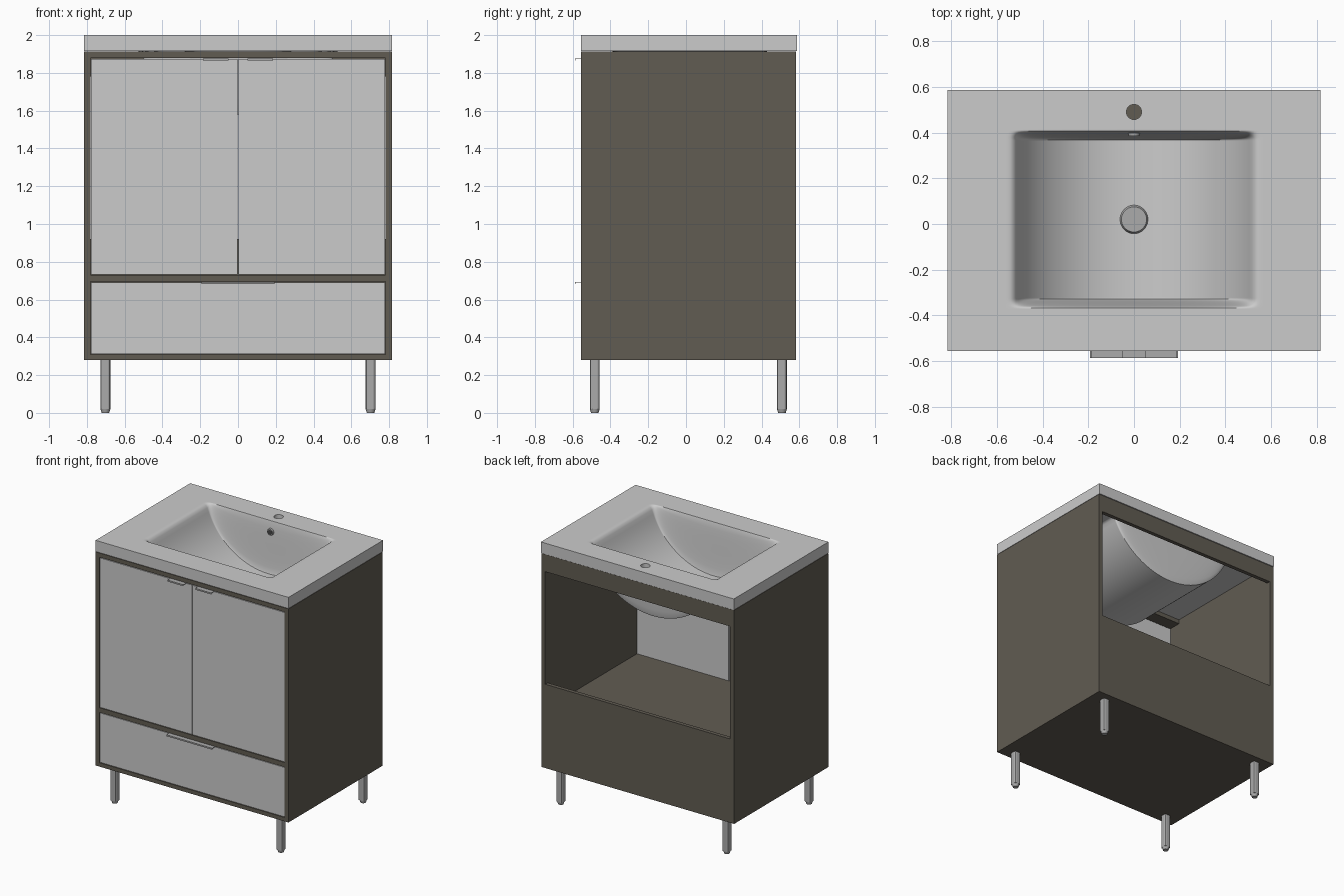
import bpy, bmesh, math
from mathutils import Matrix

if "Cube" in bpy.data.objects:
    bpy.data.objects.remove(bpy.data.objects["Cube"])


def material(name, rgb):
    m = bpy.data.materials.new(name)
    m.diffuse_color = (*rgb, 1)
    m.use_nodes = True
    m.node_tree.nodes["Principled BSDF"].inputs["Base Color"].default_value = m.diffuse_color
    return m


WOOD = material("dark_wood", (0.12, 0.107, 0.085))
METAL = material("metal", (0.41, 0.41, 0.41))
DARK = material("dark_hole", (0.06, 0.06, 0.06))


def finish(name, bm, mat=None):
    bmesh.ops.recalc_face_normals(bm, faces=bm.faces)
    me = bpy.data.meshes.new(name)
    bm.to_mesh(me)
    bm.free()
    ob = bpy.data.objects.new(name, me)
    bpy.context.collection.objects.link(ob)
    if mat:
        me.materials.append(mat)
    return ob


def smooth(ob, deg=35):
    bpy.ops.object.select_all(action='DESELECT')
    ob.select_set(True)
    bpy.context.view_layer.objects.active = ob
    bpy.ops.object.shade_smooth_by_angle(angle=math.radians(deg))


def box(name, x, y, z, mat=None):
    bm = bmesh.new()
    size = [b - a for a, b in (x, y, z)]
    mid = [(a + b) / 2 for a, b in (x, y, z)]
    bmesh.ops.create_cube(bm, size=1, matrix=Matrix.Translation(mid) @ Matrix.Diagonal((*size, 1)))
    return finish(name, bm, mat)


def cylinder(name, loc, r1, r2, depth, mat=None, segs=32, rot=None):
    bm = bmesh.new()
    m = Matrix.Translation(loc) @ (rot or Matrix())
    bmesh.ops.create_cone(bm, cap_ends=True, segments=segs, radius1=r1, radius2=r2, depth=depth, matrix=m)
    ob = finish(name, bm, mat)
    smooth(ob)
    return ob


W, F, B, T = 0.815, -0.555, 0.583, 0.033
INNER = (-W + T, W - T)

# Cabinet carcass
for side, s in (("left", -1), ("right", 1)):
    box(side + "_side_panel", sorted((s * W, s * (W - T))), (F, B), (0.28, 1.912), WOOD)
box("bottom_panel", INNER, (F, B), (0.28, 0.31), WOOD)
box("middle_shelf", INNER, (F, B - 0.03), (0.695, 0.73), WOOD)
box("front_top_rail", INNER, (F, -0.43), (1.88, 1.912), WOOD)
box("back_top_rail", INNER, (B - 0.03, B), (1.78, 1.912), WOOD)
box("back_lower_panel", INNER, (B - 0.03, B), (0.31, 0.92), WOOD)

# Doors and drawer front
FY = (F + 0.003, F + 0.035)
box("left_door", (-0.778, -0.003), FY, (0.733, 1.874))
box("right_door", (0.003, 0.778), FY, (0.733, 1.874))
box("drawer_front", (-0.778, 0.778), FY, (0.313, 0.69))

# Thin lip handles hooked over the front edges
for name, x, z in (("left_door_handle", (-0.185, -0.05), 1.874),
                   ("right_door_handle", (0.05, 0.185), 1.874),
                   ("drawer_handle", (-0.193, 0.193), 0.69)):
    box(name + "_plate", x, (-0.587, -0.53), (z, z + 0.003), METAL)
    box(name + "_lip", x, (-0.587, -0.584), (z - 0.008, z + 0.003), METAL)

# Legs with chamfered corners and small round feet
for fb, y in (("front", -0.483), ("back", 0.508)):
    for side, x in (("left", -0.702), ("right", 0.702)):
        leg = box(f"{fb}_{side}_leg", (x - 0.026, x + 0.026), (y - 0.026, y + 0.026), (0.02, 0.28), METAL)
        bm = bmesh.new()
        bm.from_mesh(leg.data)
        edges = [e for e in bm.edges if abs(e.verts[0].co.z - e.verts[1].co.z) > 0.1]
        bmesh.ops.bevel(bm, geom=edges, offset=0.012, segments=2, profile=0.5, affect='EDGES')
        bm.to_mesh(leg.data)
        bm.free()
        cylinder(f"{fb}_{side}_foot", (x, y, 0.01), 0.02, 0.026, 0.02, METAL, 20)


# Washbasin: slab with an arched bowl, thicker shell below
def depth(x, y, t=0.0):
    r = 0.5417 + t
    c = math.sqrt(max(r * r - x * x, 0)) - 0.1517
    c = 0.5 * (c + math.sqrt(c * c + 0.0012)) - 0.0006 if abs(x) < r else 0.0
    e = max(0.0, min(1.0, (0.64 - abs(x)) / 0.12))
    c *= e * e * (3 - 2 * e)
    u = max(0.0, min(1.0, min(y + 0.367 + t, 0.408 + t - y) / 0.04))
    return c * u * u * (3 - 2 * u)


def span(a, b, n):
    return [a + (b - a) * i / n for i in range(n + 1)]


xs = [-W] + span(-0.66, 0.66, 110) + [W]
ys = [F] + span(-0.41, -0.315, 22) + span(-0.29, 0.33, 16) + span(0.355, 0.45, 22) + [0.587]
bm = bmesh.new()
top = [[bm.verts.new((x, y, 2 - depth(x, y))) for y in ys] for x in xs]
low = [[bm.verts.new((x, y, min(1.915, 2 - depth(x, y, 0.03)))) for y in ys] for x in xs]
for g in (top, low):
    for i in range(len(xs) - 1):
        for j in range(len(ys) - 1):
            bm.faces.new((g[i][j], g[i + 1][j], g[i + 1][j + 1], g[i][j + 1]))
for i in range(len(xs) - 1):
    for j in (0, -1):
        bm.faces.new((top[i][j], top[i + 1][j], low[i + 1][j], low[i][j]))
for j in range(len(ys) - 1):
    for i in (0, -1):
        bm.faces.new((top[i][j], top[i][j + 1], low[i][j + 1], low[i][j]))
basin = finish("washbasin", bm)

# Tap hole
cutter = cylinder("tap_hole_cutter", (0, 0.49, 1.95), 0.033, 0.033, 0.3)
cutter.hide_render = True
cutter.hide_set(True)
cut = basin.modifiers.new("tap_hole", 'BOOLEAN')
cut.operation, cut.object, cut.solver = 'DIFFERENCE', cutter, 'EXACT'
bpy.context.view_layer.objects.active = basin
bpy.ops.object.modifier_apply(modifier="tap_hole")
bpy.data.objects.remove(cutter)
smooth(basin, 50)

# Drain cap and overflow ring
cylinder("drain_cap", (0, 0.02, 1.615), 0.065, 0.055, 0.02, METAL, 40)
turn = Matrix.Rotation(math.radians(90), 4, 'X')
cylinder("overflow_ring", (0, 0.397, 1.92), 0.027, 0.024, 0.024, METAL, 28, turn)
cylinder("overflow_hole", (0, 0.396, 1.92), 0.018, 0.018, 0.024, DARK, 28, turn)
